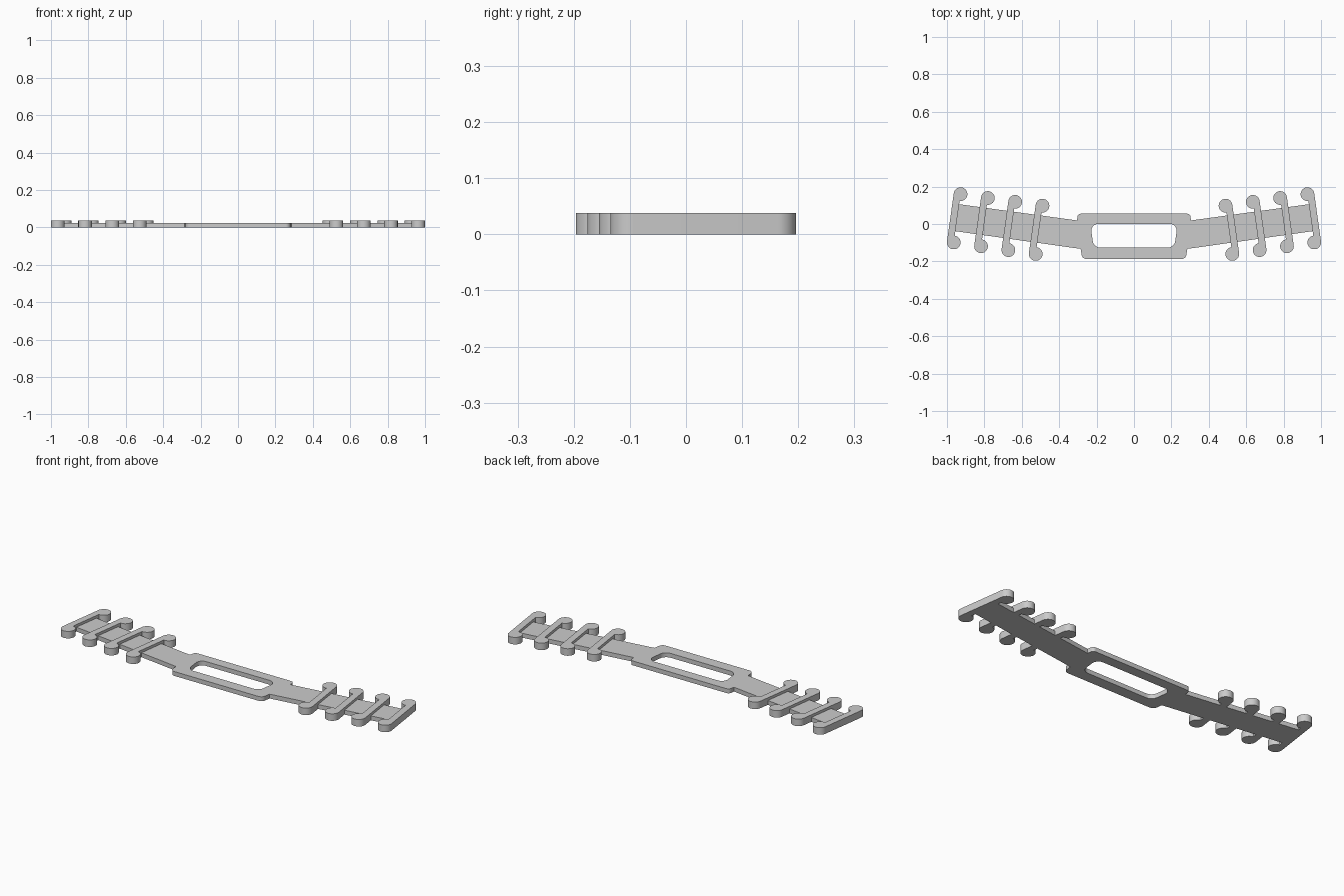
import bpy
import bmesh
from math import cos, sin, tan, radians
from mathutils import Vector

if "Cube" in bpy.data.objects:
    bpy.data.objects.remove(bpy.data.objects["Cube"])

PLATE_H, HOOK_H = 0.024, 0.0385
BALL_R, HOOK_LEN, TILT = 0.0365, 0.2605, radians(8)

gray = bpy.data.materials.new("light gray")
gray.use_nodes = True
color = (0.6, 0.6, 0.6, 1)
gray.diffuse_color = color
gray.node_tree.nodes["Principled BSDF"].inputs["Base Color"].default_value = color


def fillet(corners, steps=8):
    """Round each (x, y, radius) corner of a closed outline."""
    out = []
    for i, (x, y, r) in enumerate(corners):
        p = Vector((x, y))
        a = (Vector(corners[i - 1][:2]) - p).normalized()
        b = (Vector(corners[(i + 1) % len(corners)][:2]) - p).normalized()
        if r == 0:
            out.append(p)
            continue
        half = a.angle(b) / 2
        center = p + (a + b).normalized() * (r / sin(half))
        start = p + a * (r / tan(half)) - center
        end = p + b * (r / tan(half)) - center
        for k in range(steps + 1):
            out.append(center + start.lerp(end, k / steps).normalized() * r)
    return out


def extrude_outlines(name, outlines, height):
    """Fill flat outlines (inner ones become holes) and give them thickness."""
    curve = bpy.data.curves.new(name, "CURVE")
    curve.dimensions = "2D"
    curve.fill_mode = "BOTH"
    curve.extrude = height / 2
    for pts in outlines:
        spline = curve.splines.new("POLY")
        spline.points.add(len(pts) - 1)
        for sp, p in zip(spline.points, pts):
            sp.co = (p[0], p[1], 0, 1)
        spline.use_cyclic_u = True
    obj = bpy.data.objects.new(name, curve)
    bpy.context.collection.objects.link(obj)
    bpy.ops.object.select_all(action="DESELECT")
    obj.select_set(True)
    bpy.context.view_layer.objects.active = obj
    bpy.ops.object.convert(target="MESH")
    obj = bpy.context.object
    bm = bmesh.new()
    bm.from_mesh(obj.data)
    bmesh.ops.remove_doubles(bm, verts=bm.verts, dist=0.00001)
    bmesh.ops.translate(bm, verts=bm.verts, vec=(0, 0, height / 2))
    bmesh.ops.recalc_face_normals(bm, faces=bm.faces)
    bm.to_mesh(obj.data)
    bm.free()
    obj.data.materials.clear()
    obj.data.materials.append(gray)
    bpy.ops.object.shade_smooth_by_angle(angle=radians(30))


def mirrored(half):
    return half + [(-x, y, r) for x, y, r in reversed(half)]


# Strap: wide center frame with a slot, and two rising wings
strap = mirrored([(0.277, -0.187, 0.025), (0.285, -0.133, 0), (0.965, -0.037, 0),
                  (0.945, 0.107, 0), (0.305, 0.019, 0), (0.3, 0.055, 0.018)])
slot = mirrored([(0.216, -0.126, 0.04), (0.233, 0, 0.035)])
extrude_outlines("strap", [fillet(strap), fillet(slot)], PLATE_H)


# Hooks: raised bars with a round knob at each end, on the inner side
def arc(cy, start, steps=36):
    angles = [radians(start + 270 * k / steps) for k in range(steps + 1)]
    return [(BALL_R * cos(a), cy + BALL_R * sin(a)) for a in angles]


profile = arc(HOOK_LEN / 2, 0) + arc(-HOOK_LEN / 2, 90)
for side, label in ((1, "left"), (-1, "right")):
    for i in range(4):
        cx, cy = 0.9455 - 0.146 * i, 0.0305 - 0.0205 * i
        pts = [(side * (cx + u * cos(TILT) - v * sin(TILT)),
                cy + u * sin(TILT) + v * cos(TILT)) for u, v in profile]
        extrude_outlines(f"{label}_hook_{i + 1}", [pts], HOOK_H)
